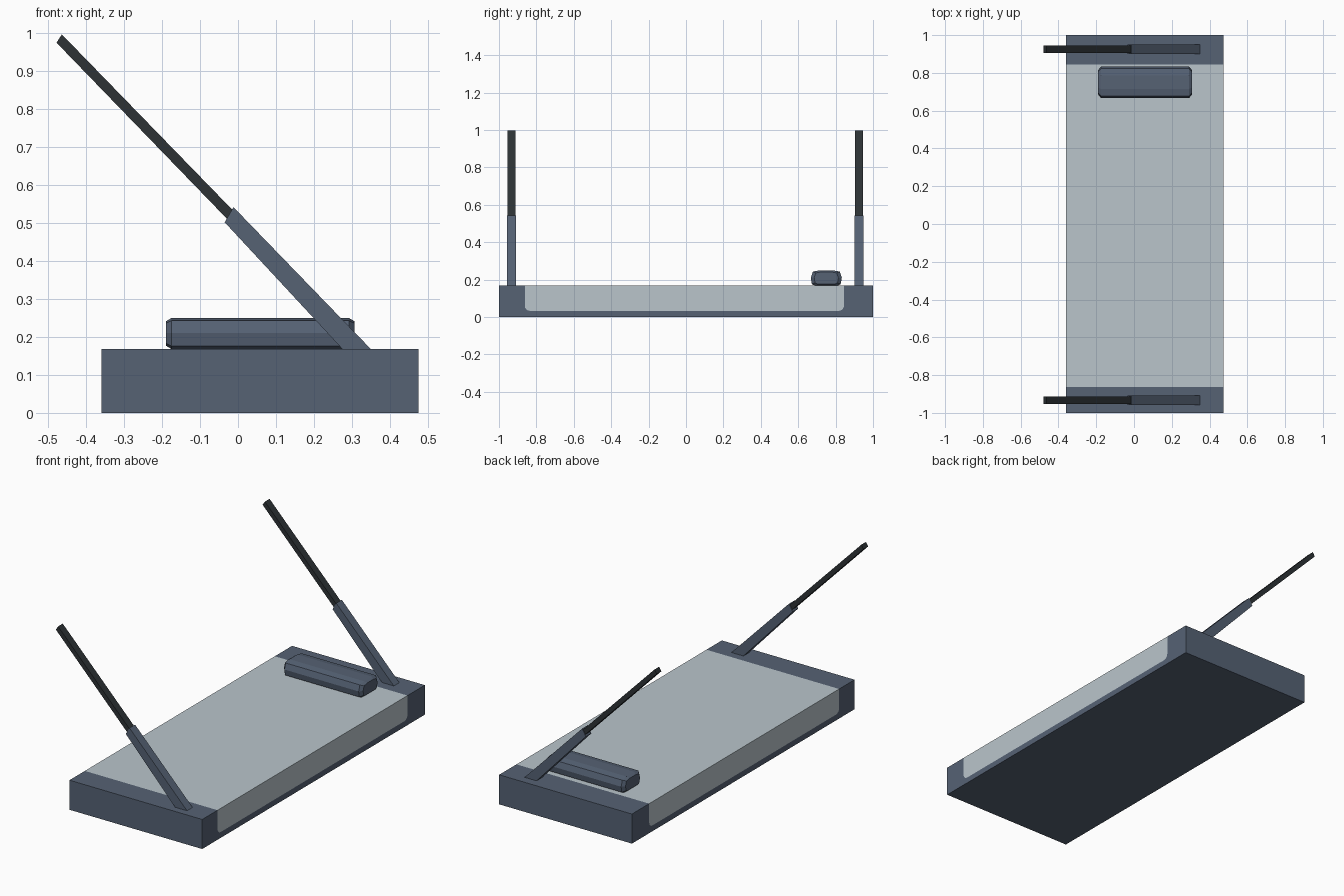
import bpy, bmesh, math

if "Cube" in bpy.data.objects:
    bpy.data.objects.remove(bpy.data.objects["Cube"])

def material(name, rgb):
    m = bpy.data.materials.new(name)
    m.diffuse_color = (*rgb, 1)
    m.use_nodes = True
    m.node_tree.nodes["Principled BSDF"].inputs["Base Color"].default_value = m.diffuse_color
    return m

SLATE = material("slate blue", (0.092, 0.122, 0.175))
PALE = material("pale grey", (0.49, 0.56, 0.60))
BLACK = material("charcoal", (0.026, 0.032, 0.036))

def finish(name, bm, mats):
    bmesh.ops.recalc_face_normals(bm, faces=bm.faces)
    me = bpy.data.meshes.new(name)
    bm.to_mesh(me)
    bm.free()
    ob = bpy.data.objects.new(name, me)
    bpy.context.collection.objects.link(ob)
    for m in mats:
        me.materials.append(m)
    return ob

def loft(bm, rings, caps=True):
    """Join rings of points with quads and close both ends."""
    vs = [[bm.verts.new(p) for p in r] for r in rings]
    n = len(vs[0])
    for a, b in zip(vs, vs[1:]):
        for i in range(n):
            j = (i + 1) % n
            bm.faces.new((a[i], a[j], b[j], b[i]))
    bm.faces.new(vs[0])
    bm.faces.new(vs[-1])

# Base: slate body with a pale band wrapping over the top and both long sides
X0, X1, H = -0.36, 0.475, 0.168
Y0, Y1, ZB, R = -0.862, 0.845, 0.033, 0.028
band = [(Y0, H)]
for cy, start in ((Y0 + R, 180), (Y1 - R, 270)):
    for k in range(5):
        a = math.radians(start + k * 22.5)
        band.append((cy + R * math.cos(a), ZB + R + R * math.sin(a)))
band.append((Y1, H))
outer = [(1, H), (1, 0), (-1, 0), (-1, H)]
bm = bmesh.new()
ends = []
for x in (X0, X1):
    b = [bm.verts.new((x, y, z)) for y, z in band]
    o = [bm.verts.new((x, y, z)) for y, z in outer]
    bm.faces.new(b).material_index = 1
    bm.faces.new(b + o)
    ends.append([b[0], b[-1]] + o)
l, r = ends
for i in range(len(l)):
    j = (i + 1) % len(l)
    f = bm.faces.new((l[i], l[j], r[j], r[i]))
    f.material_index = 1 if i == 0 else 0
finish("base", bm, [SLATE, PALE])

# Faceted bolster lying on the base, with chamfered ends
half = [(0.06, 0.168), (0.077, 0.176), (0.083, 0.21), (0.072, 0.243), (0.035, 0.25)]
section = half + [(-y, z) for y, z in reversed(half)]
bm = bmesh.new()
rings = []
for x, s in ((-0.19, 0.78), (-0.175, 1), (0.292, 1), (0.307, 0.78)):
    rings.append([(x, 0.75 + y * s, 0.21 + (z - 0.21) * s) for y, z in section])
loft(bm, rings)
finish("bolster", bm, [SLATE])

# Slanted posts: thick lower sleeve and thin upper rod, one at each end
def slab(name, outline, y, w, mat):
    bm = bmesh.new()
    loft(bm, [[(x, y + s * w / 2, z) for x, z in outline] for s in (-1, 1)])
    finish(name, bm, [mat])

sleeve = [(0.275, 0.168), (0.35, 0.168), (-0.012, 0.542), (-0.035, 0.502)]
rod = [(-0.028, 0.51), (-0.01, 0.53), (-0.464, 0.997), (-0.478, 0.975)]
for side, y in (("front", -0.933), ("back", 0.925)):
    slab(side + "_sleeve", sleeve, y, 0.05, SLATE)
    slab(side + "_rod", rod, y, 0.042, BLACK)
